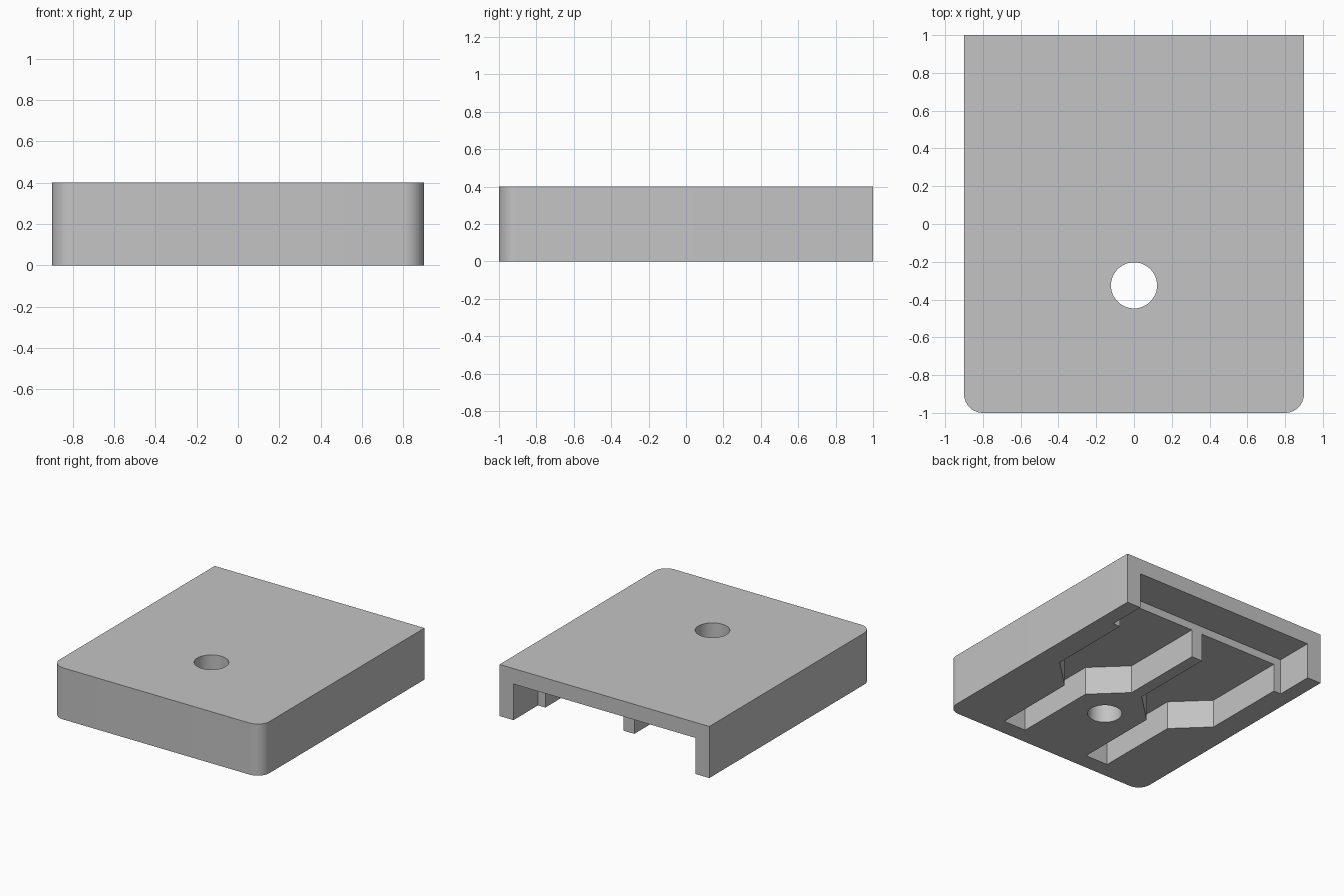
import bpy, bmesh
from math import sin, cos, pi

cube = bpy.data.objects.get("Cube")
if cube:
    bpy.data.objects.remove(cube)

grey = bpy.data.materials.new("plain_grey")
grey.use_nodes = True
COLOUR = (0.55, 0.55, 0.55, 1)
grey.diffuse_color = COLOUR
grey.node_tree.nodes["Principled BSDF"].inputs["Base Color"].default_value = COLOUR

HALF_W, HALF_L, HEIGHT, RADIUS = 0.9, 1.0, 0.4, 0.1


def prism(name, outline, z0, z1):
    """Extrude a flat counter-clockwise outline from z0 to z1."""
    bm = bmesh.new()
    base = bm.faces.new([bm.verts.new((x, y, z0)) for x, y in outline])
    top = bmesh.ops.extrude_face_region(bm, geom=[base])["geom"]
    verts = [g for g in top if isinstance(g, bmesh.types.BMVert)]
    bmesh.ops.translate(bm, verts=verts, vec=(0, 0, z1 - z0))
    bmesh.ops.recalc_face_normals(bm, faces=bm.faces)
    mesh = bpy.data.meshes.new(name)
    bm.to_mesh(mesh)
    bm.free()
    obj = bpy.data.objects.new(name, mesh)
    mesh.materials.append(grey)
    bpy.context.collection.objects.link(obj)
    return obj


def arc(cx, cy, r, start, end, steps):
    angles = [start + (end - start) * i / steps for i in range(steps + 1)]
    return [(cx + r * cos(a), cy + r * sin(a)) for a in angles]


def cut(body, cutter):
    cutter.hide_render = True
    mod = body.modifiers.new("cut", 'BOOLEAN')
    mod.operation, mod.solver, mod.object = 'DIFFERENCE', 'EXACT', cutter
    bpy.context.view_layer.objects.active = body
    bpy.ops.object.modifier_apply(modifier=mod.name)
    bpy.data.objects.remove(cutter)


# Slab with rounded front corners
cx, cy = HALF_W - RADIUS, RADIUS - HALF_L
outline = [(HALF_W, HALF_L), (-HALF_W, HALF_L)]
outline += arc(-cx, cy, RADIUS, pi, 1.5 * pi, 10)
outline += arc(cx, cy, RADIUS, 1.5 * pi, 2 * pi, 10)
housing = prism("housing", outline, 0, HEIGHT)

# Open recess across the back
cut(housing, prism("back_recess", [(-0.78, 0.7), (0.78, 0.7), (0.78, 1.1), (-0.78, 1.1)], -0.1, 0.28))

# Two funnel-shaped channels on the underside
WIDE, NARROW = 0.335, 0.097
for side in (-1, 1):
    mid = side * 0.382
    half = [(NARROW, -0.87), (NARROW, -0.2), (WIDE, 0.03), (WIDE, 0.8)]
    channel = [(mid + x, y) for x, y in half] + [(mid - x, y) for x, y in reversed(half)]
    cut(housing, prism("channel", channel, -0.1, 0.22))

# Round through hole
cut(housing, prism("hole", arc(0, -0.325, 0.122, 0, 2 * pi, 48)[:-1], -0.1, 0.5))

# Smooth curves, sharp edges
bpy.ops.object.select_all(action='DESELECT')
housing.select_set(True)
bpy.context.view_layer.objects.active = housing
bpy.ops.object.shade_smooth_by_angle(angle=pi / 6)
